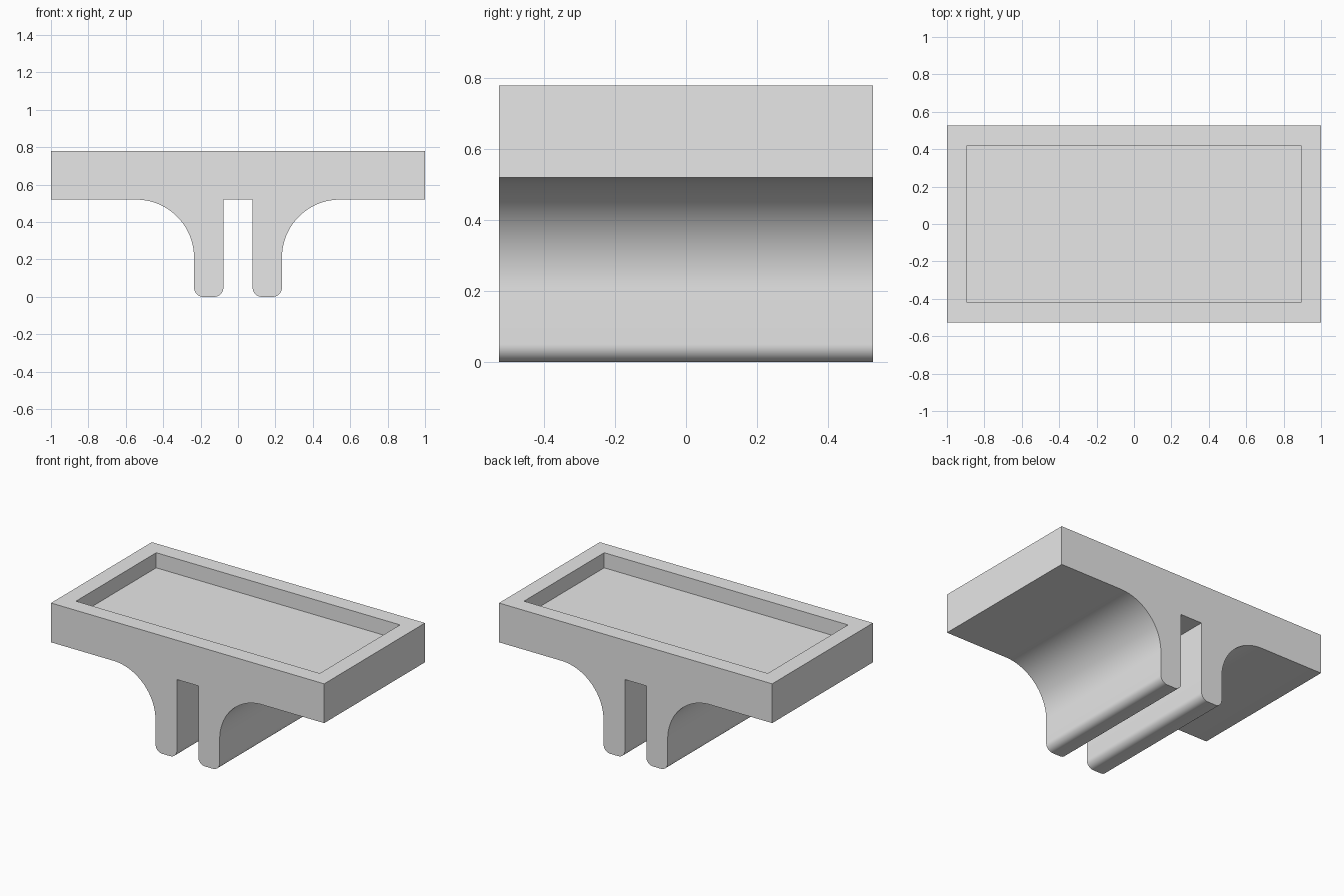
import bpy, bmesh, math

cube = bpy.data.objects.get("Cube")
if cube:
    bpy.data.objects.remove(cube, do_unlink=True)

HALF_LENGTH, HALF_DEPTH = 1.0, 0.527
TOP, UNDERSIDE = 0.78, 0.52
LEG_IN, LEG_OUT = 0.078, 0.235
FILLET, TOE = 0.31, 0.05
RIM, POCKET = 0.152, 0.1


def arc(cx, cz, radius, start, end, steps):
    """Points on an arc, angles in degrees."""
    angles = [math.radians(start + (end - start) * i / steps) for i in range(steps + 1)]
    return [(cx + radius * math.cos(a), cz + radius * math.sin(a)) for a in angles]


# Half profile, from the top edge around the fillet and leg to the slot
half = [(HALF_LENGTH, TOP), (HALF_LENGTH, UNDERSIDE)]
half += arc(LEG_OUT + FILLET, UNDERSIDE - FILLET, FILLET, 90, 180, 32)
half += arc(LEG_OUT - TOE, TOE, TOE, 0, -90, 10)
half += arc(LEG_IN + TOE, TOE, TOE, -90, -180, 10)
half += [(LEG_IN, UNDERSIDE)]
profile = half + [(-x, z) for x, z in reversed(half)]

# Extrude the mirrored profile from front to back
bm = bmesh.new()
front = bm.faces.new([bm.verts.new((x, -HALF_DEPTH, z)) for x, z in profile])
back = bmesh.ops.extrude_face_region(bm, geom=[front], use_keep_orig=True)["geom"]
bmesh.ops.translate(bm, vec=(0, 2 * HALF_DEPTH, 0),
                    verts=[v for v in back if isinstance(v, bmesh.types.BMVert)])
bmesh.ops.recalc_face_normals(bm, faces=bm.faces)

# Recessed tray in the top
top = max(bm.faces, key=lambda f: f.calc_center_median().z)
bmesh.ops.inset_region(bm, faces=[top], thickness=RIM)
floor = bmesh.ops.extrude_discrete_faces(bm, faces=[top])["faces"][0]
bmesh.ops.translate(bm, vec=(0, 0, -POCKET), verts=floor.verts)
bmesh.ops.remove_doubles(bm, verts=bm.verts, dist=0.0001)
bmesh.ops.recalc_face_normals(bm, faces=bm.faces)

mesh = bpy.data.meshes.new("tray_bracket")
bm.to_mesh(mesh)
bm.free()
bracket = bpy.data.objects.new("tray_bracket", mesh)
bpy.context.collection.objects.link(bracket)

# Plain light grey
grey = bpy.data.materials.new("light_grey")
grey.use_nodes = True
grey.diffuse_color = (0.8, 0.8, 0.8, 1)
grey.node_tree.nodes["Principled BSDF"].inputs["Base Color"].default_value = (0.8, 0.8, 0.8, 1)
mesh.materials.append(grey)

# Smooth curves with sharp edges kept
bpy.ops.object.select_all(action="DESELECT")
bracket.select_set(True)
bpy.context.view_layer.objects.active = bracket
bpy.ops.object.shade_smooth_by_angle(angle=math.radians(30))
